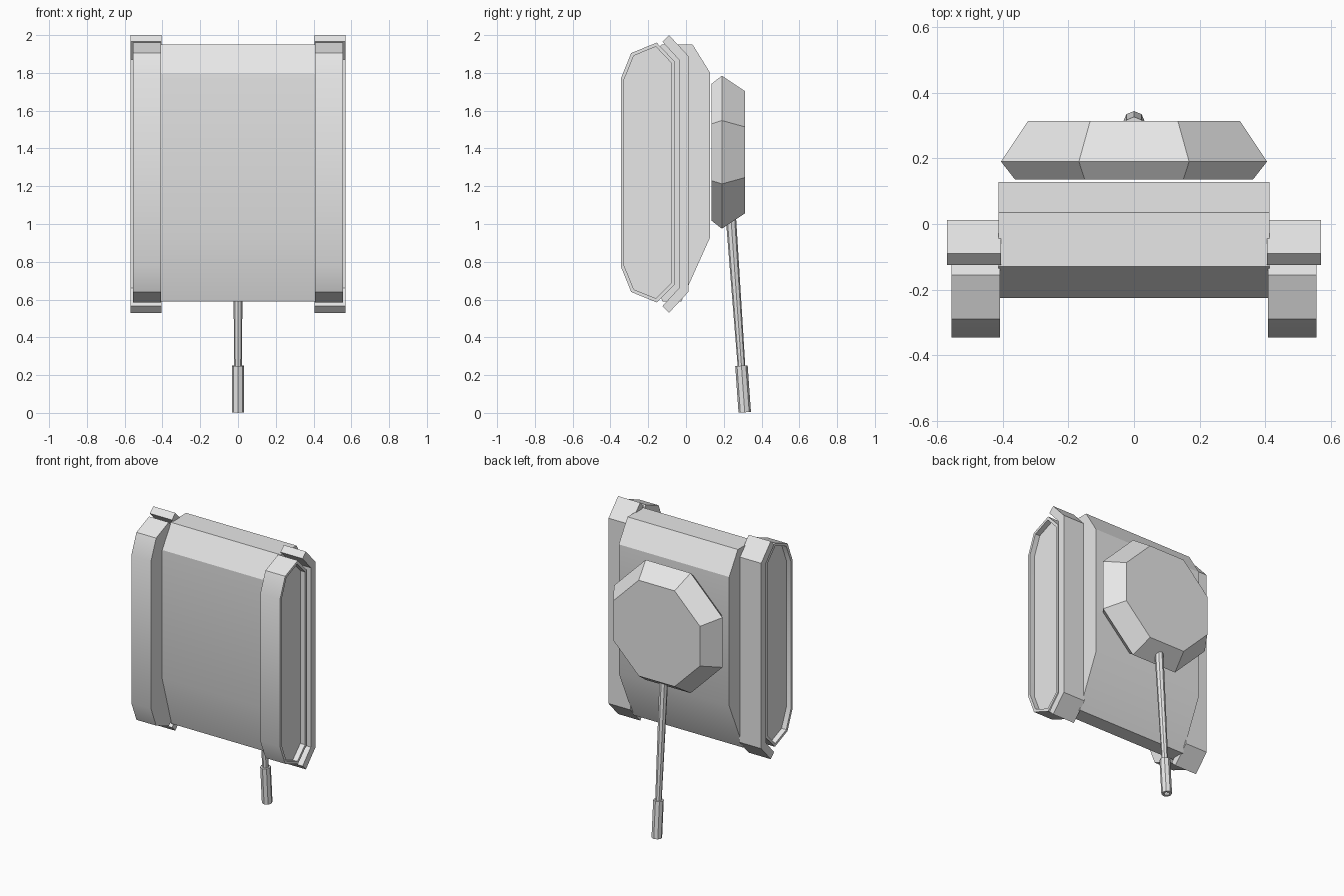
import bpy, bmesh, math
from mathutils import Vector

cube = bpy.data.objects.get("Cube")
if cube:
    bpy.data.objects.remove(cube, do_unlink=True)

grey = bpy.data.materials.new("plain_grey")
grey.use_nodes = True
COLOUR = (0.8, 0.8, 0.8, 1)
grey.diffuse_color = COLOUR
grey.node_tree.nodes["Principled BSDF"].inputs["Base Color"].default_value = COLOUR


def loft(name, rings, recess=None):
    """Skin a list of equal-length rings, cap both ends, optionally recess the last cap."""
    bm = bmesh.new()
    loops = [[bm.verts.new(p) for p in ring] for ring in rings]
    n = len(loops[0])
    for a, b in zip(loops, loops[1:]):
        for i in range(n):
            j = (i + 1) % n
            bm.faces.new((a[i], a[j], b[j], b[i]))
    bm.faces.new(loops[0][::-1])
    cap = bm.faces.new(loops[-1])
    bmesh.ops.recalc_face_normals(bm, faces=bm.faces[:])
    if recess:
        width, depth = recess
        bmesh.ops.inset_region(bm, faces=[cap], thickness=width, use_even_offset=True)
        direction = cap.normal.copy()
        floor = bmesh.ops.extrude_discrete_faces(bm, faces=[cap])["faces"]
        bmesh.ops.translate(bm, vec=direction * -depth, verts=floor[0].verts[:])
    mesh = bpy.data.meshes.new(name)
    bm.to_mesh(mesh)
    bm.free()
    mesh.materials.append(grey)
    obj = bpy.data.objects.new(name, mesh)
    bpy.context.collection.objects.link(obj)
    bpy.ops.object.select_all(action='DESELECT')
    obj.select_set(True)
    bpy.context.view_layer.objects.active = obj
    bpy.ops.object.shade_smooth_by_angle(angle=math.radians(30))
    return obj


def prism(name, profile, x0, x1, recess=None):
    """Extrude a (y, z) profile along x."""
    return loft(name, [[(x, y, z) for y, z in profile] for x in (x0, x1)], recess)


# Hull, standing on its nose
prism("hull", [(0.035, 1.95), (0.128, 1.80), (0.128, 0.93), (-0.025, 0.59),
               (-0.125, 0.59), (-0.225, 0.93), (-0.225, 1.80), (-0.13, 1.95)],
      -0.412, 0.412)

# Tracks with recessed outer faces, and bent fenders
track = [(-0.345, 1.77), (-0.29, 1.905), (-0.155, 1.96), (-0.06, 1.86),
         (-0.06, 0.68), (-0.155, 0.585), (-0.29, 0.64), (-0.345, 0.775)]
fender = [(-0.125, 1.965), (-0.09, 2.0), (0.012, 1.89), (0.012, 0.64),
          (-0.09, 0.53), (-0.125, 0.565), (-0.038, 0.66), (-0.038, 1.87)]
for side, s in (("left", 1), ("right", -1)):
    prism("track_" + side, track, s * 0.408, s * 0.555, recess=(0.018, 0.035))
    prism("fender_" + side, fender, s * 0.405, s * 0.57)


# Eight-sided turret
def octagon(y, apothem):
    r = apothem / math.cos(math.pi / 8)
    angles = [math.pi * (2 * i + 1) / 8 for i in range(8)]
    return [(r * math.cos(a), y, 1.38 + r * math.sin(a)) for a in angles]


loft("turret", [octagon(0.135, 0.362), octagon(0.19, 0.405), octagon(0.313, 0.323)])

# Tapered gun barrel and hollow muzzle along one tilted axis
start, end = Vector((0, 0.233, 1.1)), Vector((0, 0.311, 0.003))
axis = (end - start).normalized()
up = axis.cross(Vector((1, 0, 0))).normalized()


def gun_ring(t, r):
    centre = start.lerp(end, t)
    return [centre + r * (math.cos(i * math.pi / 4) * Vector((1, 0, 0))
                          + math.sin(i * math.pi / 4) * up) for i in range(8)]


loft("gun_barrel", [gun_ring(0, 0.028), gun_ring(0.8, 0.02)])
loft("gun_muzzle", [gun_ring(0.775, 0.033), gun_ring(1, 0.033)], recess=(0.014, 0.06))
